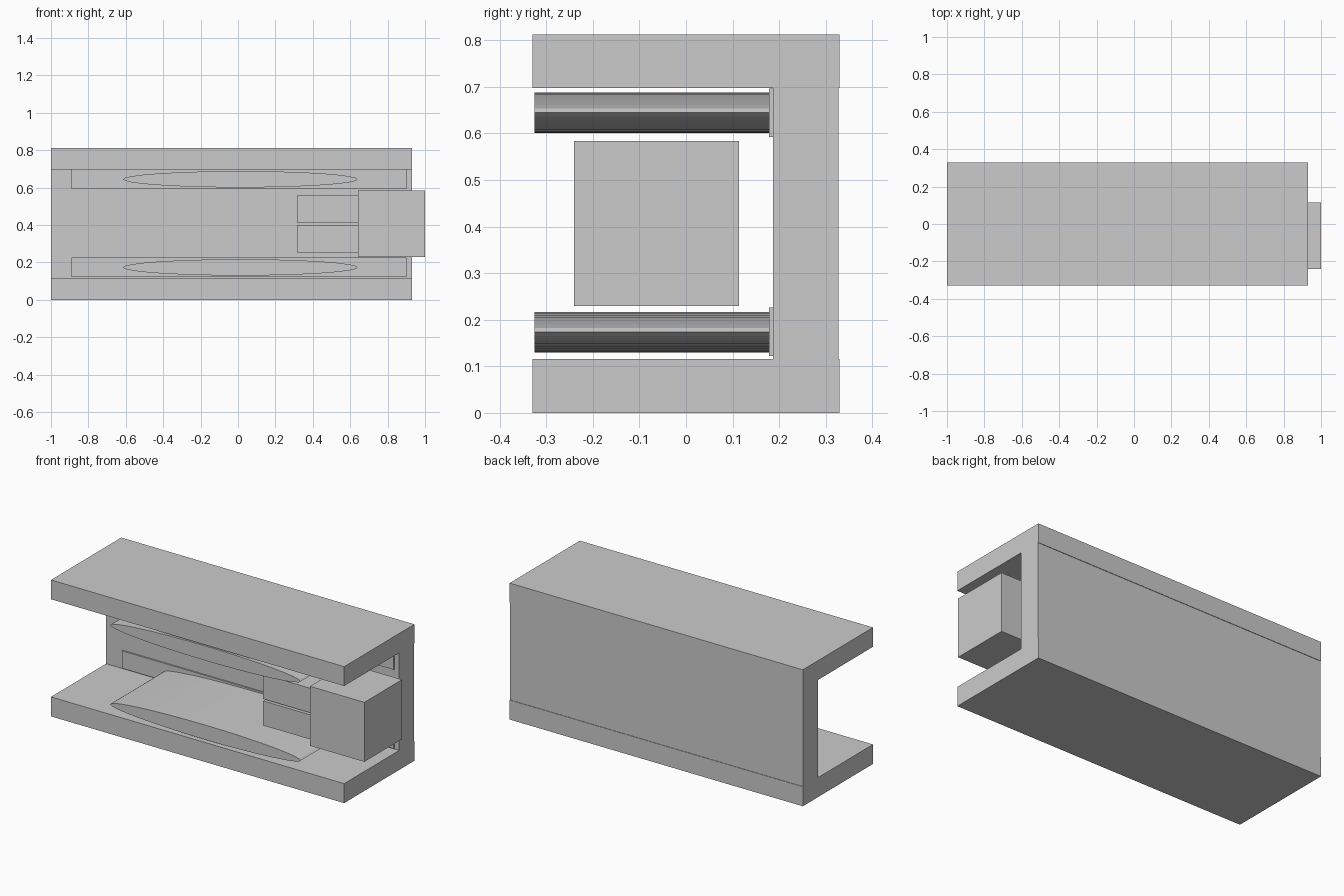
import bpy
import math

if "Cube" in bpy.data.objects:
    bpy.data.objects.remove(bpy.data.objects["Cube"])


def box(name, x, y, z):
    """Axis-aligned box from (min, max) ranges."""
    bpy.ops.mesh.primitive_cube_add(size=1, location=[sum(r) / 2 for r in (x, y, z)])
    ob = bpy.context.object
    ob.name = name
    ob.scale = [r[1] - r[0] for r in (x, y, z)]
    bpy.ops.object.transform_apply(location=False, rotation=False, scale=True)
    return ob


def elliptic_pad(name, x, y, z):
    """Cylinder lying along y, squashed to an ellipse."""
    bpy.ops.mesh.primitive_cylinder_add(vertices=32, radius=1, depth=1,
                                        rotation=(math.pi / 2, 0, 0))
    ob = bpy.context.object
    ob.name = name
    bpy.ops.object.transform_apply(location=False, rotation=True, scale=False)
    ob.location = [sum(r) / 2 for r in (x, y, z)]
    ob.scale = ((x[1] - x[0]) / 2, y[1] - y[0], (z[1] - z[0]) / 2)
    bpy.ops.object.transform_apply(location=False, rotation=False, scale=True)
    return ob


# C-shaped channel: floor, roof and back wall
LENGTH = (-1.0, 0.93)
box("bottom_plate", LENGTH, (-0.33, 0.33), (0, 0.116))
box("top_plate", LENGTH, (-0.33, 0.33), (0.697, 0.812))
box("back_wall", LENGTH, (0.187, 0.327), (0.116, 0.697))

# Mounting strips on the wall, each carrying an elliptic pad
for side, strip_z, pad_z in (("lower", (0.122, 0.226), (0.130, 0.217)),
                             ("upper", (0.592, 0.696), (0.601, 0.688))):
    box(side + "_strip", (-0.89, 0.90), (0.178, 0.19), strip_z)
    elliptic_pad(side + "_pad", (-0.615, 0.64), (-0.325, 0.178), pad_z)

# End block with two prongs reaching inwards
box("end_block", (0.642, 1.0), (-0.24, 0.114), (0.23, 0.584))
for side, z in (("lower", (0.253, 0.399)), ("upper", (0.411, 0.557))):
    box(side + "_prong", (0.315, 0.642), (-0.213, 0.087), z)
